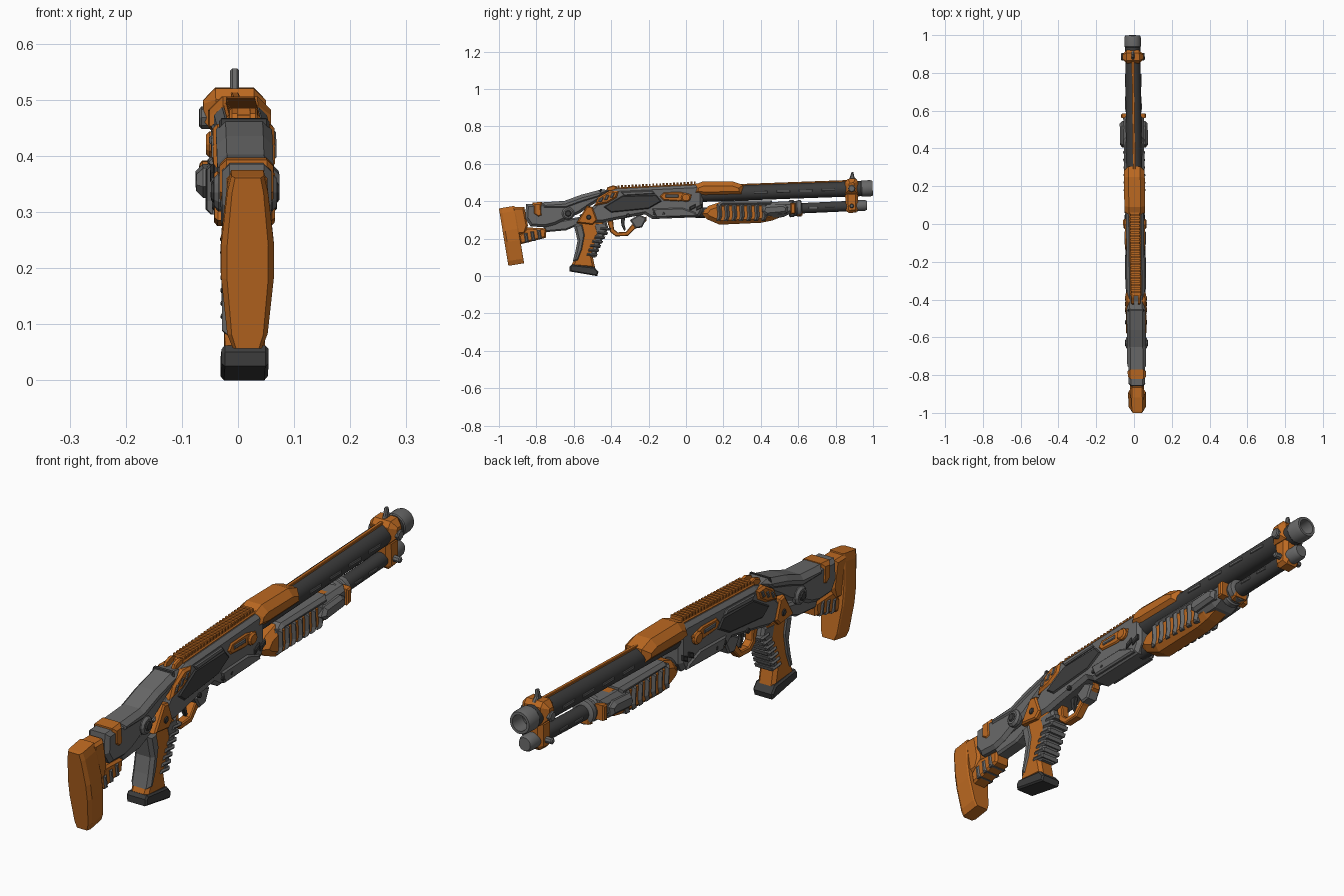
import bpy, bmesh, math
from mathutils import Vector


def material(name, col):
    m = bpy.data.materials.new(name)
    m.diffuse_color = (*col, 1)
    return m


ORANGE = material("orange", (0.50, 0.14, 0.015))
GREY = material("grey", (0.14, 0.14, 0.14))
DARK = material("dark_grey", (0.045, 0.045, 0.045))


def finish(name, bm, mat):
    bmesh.ops.recalc_face_normals(bm, faces=bm.faces)
    for v in bm.verts:                      # slight yaw of the whole model
        v.co.x += 0.005 - 0.0125 * v.co.y
    me = bpy.data.meshes.new(name)
    bm.to_mesh(me)
    bm.free()
    me.materials.append(mat)
    ob = bpy.data.objects.new(name, me)
    bpy.context.collection.objects.link(ob)
    return ob


def slab(name, profiles, hw, mat, bevel=0.008, inner=None):
    """Side profiles (y, z) given thickness in x; with inner set, a mirrored pair of plates."""
    if not isinstance(profiles[0][0], tuple):
        profiles = [profiles]
    spans = [(-hw, hw)] if inner is None else [(inner, hw), (-inner, -hw)]
    bm = bmesh.new()
    for pts in profiles:
        for x0, x1 in spans:
            a = [bm.verts.new((x0, y, z)) for y, z in pts]
            b = [bm.verts.new((x1, y, z)) for y, z in pts]
            bm.faces.new(a)
            bm.faces.new(b)
            for i in range(len(pts)):
                j = (i + 1) % len(pts)
                bm.faces.new((a[i], a[j], b[j], b[i]))
    bmesh.ops.recalc_face_normals(bm, faces=bm.faces)
    rim = [e for e in bm.edges if abs(e.verts[0].co.x - e.verts[1].co.x) < 1e-6
           and abs(abs(e.verts[0].co.x) - hw) < 1e-6]
    if bevel:
        bmesh.ops.bevel(bm, geom=rim, offset=bevel, segments=1, affect='EDGES', clamp_overlap=True)
    return finish(name, bm, mat)


def lathe(name, axis, prof, mat, n=20):
    """Rings (y, radius) around an axis z = axis[0] + axis[1] * y; ends are closed."""
    bm = bmesh.new()
    rings = []
    for y, r in prof:
        rings.append([bm.verts.new((r * math.sin(t), y - axis[1] * r * math.cos(t),
                                    axis[0] + axis[1] * y + r * math.cos(t)))
                      for t in (2 * math.pi * (k + .5) / n for k in range(n))])
    for a, b in zip(rings, rings[1:]):
        for k in range(n):
            bm.faces.new((a[k], a[k - 1], b[k - 1], b[k]))
    bm.faces.new(rings[0])
    bm.faces.new(rings[-1])
    ob = finish(name, bm, mat)
    bpy.context.view_layer.objects.active = ob
    ob.select_set(True)
    bpy.ops.object.shade_smooth_by_angle(angle=math.radians(30))
    ob.select_set(False)
    return ob


def disc(y, z, r, n=12, squash=1.0):
    return [(y + r * math.cos(2 * math.pi * k / n), z + squash * r * math.sin(2 * math.pi * k / n))
            for k in range(n)]


def bar(y, z, w, h, lean=0.0):
    return [(y - w, z - h), (y + w, z - h), (y + w + lean, z + h), (y - w + lean, z + h)]


# Barrel, muzzle and magazine tube
BAR, MAG = (0.434, 0.036), (0.335, 0.045)
lathe("barrel", BAR, [(.05, .041), (.94, .041)], DARK)
lathe("muzzle", BAR, [(.93, .036), (.94, .044), (.985, .044), (.998, .040), (.998, .030), (.94, .028)], GREY)
lathe("magazine_tube", MAG, [(.05, .028), (.93, .028)], DARK)
lathe("magazine_cap", MAG, [(.91, .030), (.955, .030), (.968, .024)], GREY)
slab("barrel_slots", [bar(y, .434 + .036 * y, .035, .006) for y in (.40, .52, .64, .76)], .044, GREY, .002, .036)
slab("tube_slots", [bar(y, .335 + .045 * y, .025, .005) for y in (.68, .77)], .031, GREY, .002, .024)

# Sighting rib along the barrel
slab("barrel_rib", [(.28, .478), (.88, .498), (.88, .514), (.28, .492)], .007, ORANGE, .002)

# Front clamp and sight
slab("clamp", [(.85, .44), (.85, .50), (.865, .52), (.905, .522), (.92, .505), (.92, .44)], .056, ORANGE, .022)
slab("clamp_lower", [(.855, .35), (.87, .337), (.91, .34), (.92, .355), (.92, .45), (.85, .45)], .036, ORANGE, .014)
slab("clamp_bolts", [disc(.886, .468, .02, 8), disc(.886, .375, .012, 8)], .063, GREY, .004, .03)
slab("front_sight", [(.86, .51), (.875, .525), (.885, .556), (.895, .556), (.90, .53), (.915, .515)], .008, GREY, .004)

# Top cowl over the chamber
slab("cowl", [(.03, .435), (.05, .49), (.09, .506), (.25, .506), (.305, .487), (.308, .43), (.10, .425)],
     .055, ORANGE, .024)

# Receiver
slab("receiver", [(-.47, .40), (-.41, .455), (-.37, .467), (.06, .487), (.09, .46), (.09, .35), (.07, .315),
                  (-.18, .305), (-.22, .33), (-.38, .30), (-.45, .285), (-.55, .29), (-.57, .325), (-.50, .37)],
     .047, GREY, .014)
slab("receiver_panel", [(-.34, .43), (-.16, .435), (-.13, .40), (-.20, .36), (-.40, .34), (-.44, .37)],
     .052, DARK, .005, .04)
slab("receiver_window", [(-.35, .45), (-.18, .457), (-.165, .44), (-.33, .43)], .055, GREY, .004, .046)
slab("receiver_lower_panel", [(-.18, .36), (-.02, .365), (.05, .34), (.06, .32), (-.16, .312)], .053, GREY, .006, .04)
slab("ejection_port", [(-.14, .425), (-.12, .447), (-.03, .45), (.03, .435), (.02, .405), (-.04, .40), (-.12, .405)],
     .053, ORANGE, .005, .04)
slab("bolt_cover", bar(-.075, .428, .035, .008), .057, GREY, .003, .05)
slab("bolt_knob", disc(.0, .42, .026, 12, .9), .062, ORANGE, .006, .045)
slab("receiver_marks", [[(y, .35), (y + .03, .365), (y + .03, .385), (y, .37)] for y in (.02, .055)],
     .054, DARK, .003, .044)
slab("receiver_pins", [disc(-.17, .335, .008, 8), disc(-.12, .335, .008, 8), disc(-.31, .325, .01, 8)],
     .054, DARK, .002, .044)

# Top rail with teeth and rear sight
slab("rail", [(-.38, .46), (.06, .482), (.06, .494), (-.38, .473)], .03, ORANGE, .004)
slab("rail_teeth", [bar(-.36 + .0185 * k, .473 + .05 * .0185 * k + .004, .005, .008) for k in range(23)],
     .026, ORANGE, .002)
slab("rear_sight", [(-.43, .45), (-.42, .475), (-.39, .485), (-.37, .48), (-.37, .455)], .025, ORANGE, .004, .011)

# Rear vent cover and joint plate
slab("vent_cover", [(-.49, .375), (-.47, .42), (-.41, .457), (-.36, .455), (-.37, .42), (-.42, .39)],
     .055, ORANGE, .008, .03)
slab("vents", [bar(y, z, .008, .013, .012) for y, z in ((-.46, .408), (-.43, .42), (-.40, .432))],
     .058, GREY, .003, .05)
slab("joint_plate", [(-.585, .285), (-.53, .375), (-.50, .37), (-.475, .30), (-.50, .275)], .054, ORANGE, .006, .03)
slab("joint_pin", disc(-.52, .315, .013, 10), .058, DARK, .003, .05)

# Trigger and guard
slab("trigger_guard", [(-.42, .29), (-.405, .235), (-.375, .212), (-.31, .215), (-.275, .25), (-.21, .295),
                       (-.21, .32), (-.29, .275), (-.32, .237), (-.365, .234), (-.385, .25), (-.39, .30)],
     .017, ORANGE, .004)
slab("guard_front", [(-.30, .30), (-.27, .255), (-.235, .26), (-.21, .31), (-.25, .33)], .024, GREY, .006)
slab("trigger", [(-.35, .315), (-.345, .27), (-.33, .242), (-.322, .248), (-.33, .28), (-.325, .315)], .008, DARK, .002)

# Pistol grip
slab("grip_core", [(-.58, .29), (-.44, .30), (-.43, .26), (-.47, .18), (-.50, .11), (-.485, .04), (-.615, .05),
                   (-.59, .11), (-.565, .18), (-.575, .24)], .036, ORANGE, .012)
slab("grip_back", [(-.60, .275), (-.55, .285), (-.535, .22), (-.55, .14), (-.575, .075), (-.605, .08),
                   (-.592, .13), (-.58, .19)], .041, GREY, .012)
slab("grip_front", [(-.50, .285), (-.425, .29), (-.415, .255), (-.455, .18), (-.485, .10), (-.52, .10),
                    (-.50, .17), (-.485, .23)], .037, GREY, .01)
slab("grip_ribs", [[(y - .04, z - .005), (y + .015, z - .010), (y + .02, z + .004), (y - .035, z + .009)]
                   for y, z in ((-.492 + .0095 * k + .0008 * k * (k - 3), .115 + .023 * k) for k in range(7))],
     .042, GREY, .006)
slab("grip_base", [(-.622, .025), (-.475, .0), (-.468, .022), (-.49, .048), (-.612, .062), (-.622, .05)],
     .042, DARK, .006)

# Stock
slab("stock_body", [(-.86, .31), (-.855, .385), (-.66, .395), (-.56, .43), (-.44, .46), (-.41, .455), (-.47, .40),
                    (-.52, .37), (-.57, .335), (-.65, .30), (-.70, .275), (-.75, .262), (-.83, .265)],
     .044, GREY, .014)
slab("cheek_piece", [(-.77, .355), (-.77, .394), (-.65, .402), (-.56, .435), (-.45, .464), (-.41, .458), (-.46, .415),
                     (-.56, .385), (-.64, .355)], .05, GREY, .018)
slab("cheek_gap", [(-.475, .40), (-.46, .466), (-.45, .467), (-.455, .40)], .045, DARK, .01)
slab("stock_band", [(-.82, .33), (-.82, .393), (-.77, .397), (-.765, .32), (-.79, .31)], .048, ORANGE, .012)
slab("stock_knob", disc(-.63, .335, .034, 12), .056, GREY, .008, .035)
slab("stock_knob_centre", disc(-.63, .335, .018, 8), .061, DARK, .004, .05)
slab("stock_strut", [(-.77, .275), (-.75, .235), (-.64, .245), (-.57, .275), (-.55, .32), (-.66, .30)], .03, GREY, .008)
slab("stock_slide", [(-.895, .215), (-.885, .17), (-.75, .205), (-.745, .255), (-.85, .26)], .032, ORANGE, .008)
slab("slide_ribs", [bar(y, .213 + .25 * (y + .82), .01, .026, -.008) for y in (-.85, -.815, -.78)],
     .037, GREY, .006)

# Butt pad and its mount
slab("pad_mount", [(-.93, .37), (-.865, .37), (-.845, .27), (-.86, .225), (-.91, .22)], .036, ORANGE, .01)
bm = bmesh.new()
half = [(.029, .362), (.036, .335), (.047, .24), (.047, .18), (.036, .08), (.026, .055)]
outline = half + [(-x, z) for x, z in reversed(half)]
layers = []
for t, s in ((0, .78), (.014, 1), (.078, 1), (.084, .93)):
    layers.append([bm.verts.new((x * s, -1.0 + (.36 - z) * .165 + t, .21 + (z - .21) * (.96 + .04 * s) + .16 * t))
                   for x, z in outline])
for a, b in zip(layers, layers[1:]):
    for k in range(len(a)):
        bm.faces.new((a[k - 1], a[k], b[k], b[k - 1]))
bm.faces.new(layers[0])
bm.faces.new(layers[-1])
finish("butt_pad", bm, ORANGE)

# Sliding fore-end
slab("fore_end_core", [(.085, .335), (.12, .375), (.18, .395), (.56, .398), (.57, .34), (.46, .297), (.40, .285),
                       (.18, .275), (.11, .305)], .048, ORANGE, .022)
slab("fore_end_top", [(.16, .375), (.19, .402), (.46, .405), (.46, .375)], .054, GREY, .012)
slab("fore_end_ribs", [[(y, .385), (y + .024, .385), (y + .028, .32), (y + .018, .295), (y - .002, .295), (y + .004, .32)]
                       for y in (.165 + .04 * k for k in range(7))], .058, GREY, .01, .03)
slab("fore_end_front", [(.42, .31), (.42, .395), (.57, .40), (.58, .345), (.52, .315)], .055, GREY, .016)
slab("fore_end_block", [(.405, .345), (.42, .378), (.52, .385), (.545, .37), (.54, .335), (.43, .325)],
     .074, GREY, .012, .04)
lathe("fore_end_rings", MAG, [(.55, .040), (.555, .046), (.575, .046), (.58, .040), (.59, .040), (.595, .044),
                              (.615, .044), (.62, .034)], GREY)
slab("fore_end_tab", [(.56, .33), (.56, .39), (.585, .392), (.585, .335)], .066, ORANGE, .005, .03)
slab("fore_end_lip", [(.595, .318), (.595, .345), (.622, .345), (.622, .325)], .03, ORANGE, .005)
